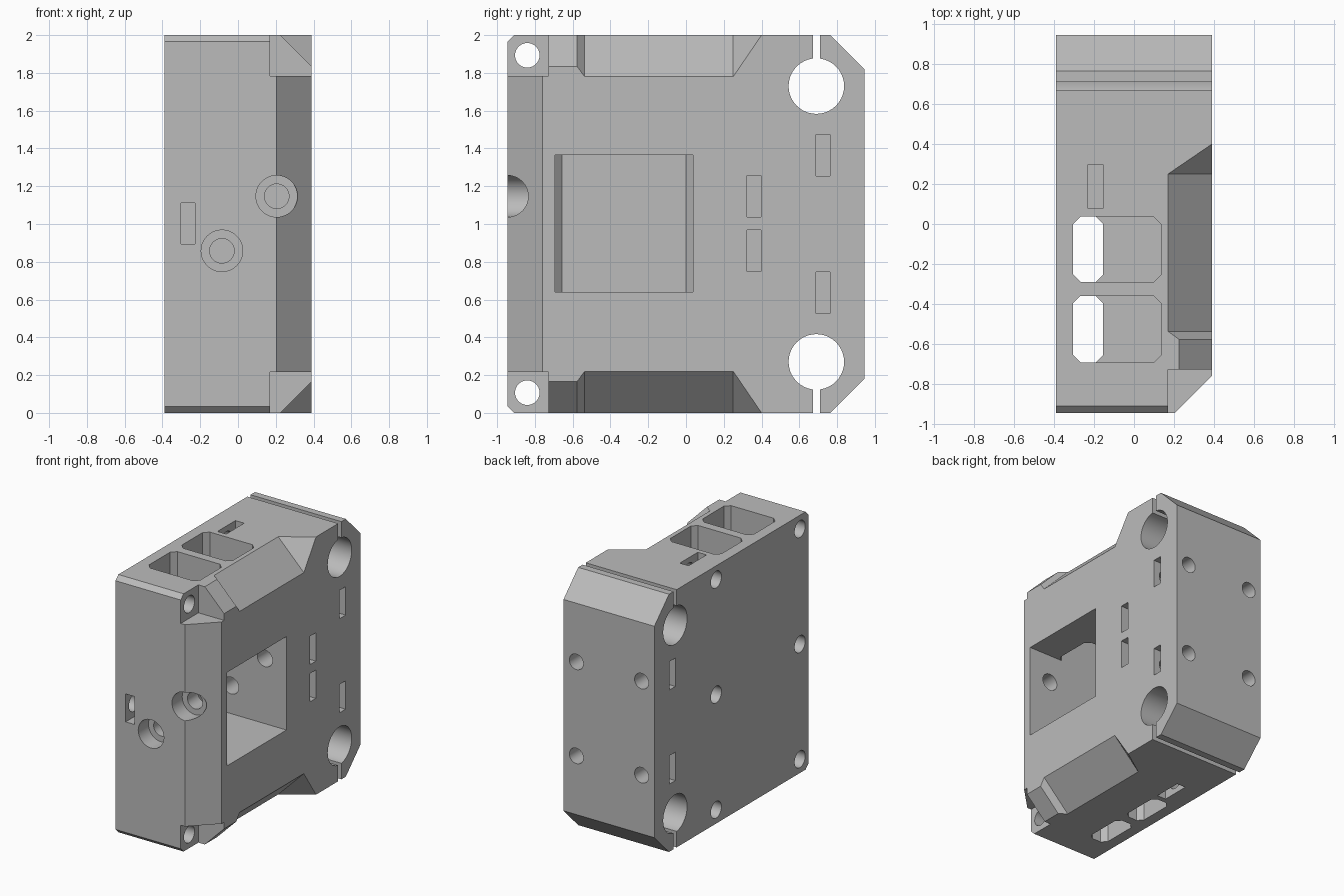
import bpy, bmesh, math

if "Cube" in bpy.data.objects:
    bpy.data.objects.remove(bpy.data.objects["Cube"])

grey = bpy.data.materials.new("plain grey")
grey.diffuse_color = (0.5, 0.5, 0.5, 1)
grey.use_nodes = True
grey.node_tree.nodes["Principled BSDF"].inputs["Base Color"].default_value = grey.diffuse_color

# index of the extrusion axis: profile points use the two remaining axes in order
X, Y, Z = 0, 1, 2


def loft(name, rings):
    """Closed solid through rings of equal point count."""
    bm = bmesh.new()
    vs = [[bm.verts.new(p) for p in ring] for ring in rings]
    n = len(rings[0])
    for a, b in zip(vs, vs[1:]):
        for i in range(n):
            j = (i + 1) % n
            bm.faces.new((a[i], a[j], b[j], b[i]))
    bm.faces.new(vs[0])
    bm.faces.new(vs[-1])
    bmesh.ops.remove_doubles(bm, verts=bm.verts, dist=1e-5)
    bmesh.ops.recalc_face_normals(bm, faces=bm.faces)
    mesh = bpy.data.meshes.new(name)
    bm.to_mesh(mesh)
    bm.free()
    ob = bpy.data.objects.new(name, mesh)
    bpy.context.collection.objects.link(ob)
    return ob


def prism(name, axis, pts, lo, hi):
    def put(p, d):
        q = list(p)
        q.insert(axis, d)
        return q
    return loft(name, [[put(p, d) for p in pts] for d in (lo, hi)])


def rect(a0, a1, b0, b1):
    return [(a0, b0), (a1, b0), (a1, b1), (a0, b1)]


def octagon(a0, a1, b0, b1, c=0.04):
    return [(a0 + c, b0), (a1 - c, b0), (a1, b0 + c), (a1, b1 - c),
            (a1 - c, b1), (a0 + c, b1), (a0, b1 - c), (a0, b0 + c)]


def circle(a, b, r, n=40):
    return [(a + r * math.cos(2 * math.pi * i / n),
             b + r * math.sin(2 * math.pi * i / n)) for i in range(n)]


# main block with chamfered side profile
body = prism("carriage_block", X, [
    (-0.91, 0), (0.765, 0), (0.945, 0.18), (0.945, 1.82), (0.765, 2),
    (-0.91, 2), (-0.945, 1.965), (-0.945, 0.035)], -0.39, 0.39)
body.data.materials.append(grey)


def cut(axis, pts, lo, hi):
    carve(prism("cutter", axis, pts, lo, hi))


def carve(tool):
    tool.hide_render = True
    mod = body.modifiers.new("cut", "BOOLEAN")
    mod.operation, mod.solver, mod.object = "DIFFERENCE", "EXACT", tool
    bpy.context.view_layer.objects.active = body
    bpy.ops.object.modifier_apply(modifier=mod.name)
    bpy.data.objects.remove(tool)


# front right vertical chamfer
cut(Z, [(0.105, -1.045), (0.49, -1.045), (0.49, -0.66)], -0.1, 2.1)

for top in (True, False):
    def mz(z):
        return z if top else 2 - z

    def span(a, b):
        return sorted((mz(a), mz(b)))

    # stepped long chamfer along the right edge, tapering out at the back
    e = 0.05
    rings = []
    for y, s in ((-0.74, 0.165), (-0.577, 0.165), (-0.537, 0.22),
                 (0.25, 0.22), (0.40 + 2 * e * 0.15 / 0.22, -2 * e)):
        k = s + 2 * e
        rings.append([(0.39 + e, y, mz(2 + e)), (0.39 + e - k, y, mz(2 + e)),
                      (0.39 + e, y, mz(2 + e - k))])
    carve(loft("cutter", rings))

    # screw head corner pocket and its through hole
    cut(X, rect(-1.1, -0.728, *span(1.783, 2.1)), 0.17, 0.5)
    cut(X, circle(-0.84, mz(1.893), 0.065), -0.5, 0.5)
    # rod bore and clamp slit
    cut(X, circle(0.69, mz(1.73), 0.147), -0.5, 0.5)
    cut(X, rect(0.672, 0.71, *span(1.78, 2.1)), -0.5, 0.5)
    # side screw hole with its nut slot
    cut(X, circle(0.187, mz(1.893), 0.065), -0.5, -0.09)
    cut(Z, rect(-0.23, -0.155, 0.077, 0.297), *span(1.783, 2.1))
    # rear screw holes with nut slots on both sides
    for s in (1, -1):
        cut(Y, circle(s * 0.28, mz(1.365), 0.06), 0.6, 1.1)
        cut(X, rect(0.688, 0.762, *span(1.255, 1.475)),
            *sorted((s * 0.17, s * 0.5)))

# square pocket open to the right
cut(Z, [(0.5, -0.693), (0.5, 0.037), (-0.268, 0.037), (-0.305, 0),
        (-0.305, -0.656), (-0.268, -0.693)], 0.64, 1.365)
# two channels: wide above the pocket, narrow below it
for y0, y1 in ((-0.693, -0.36), (-0.29, 0.037)):
    cut(Z, octagon(-0.305, 0.135, y0, y1, 0.037), 1.3, 2.1)
    cut(Z, octagon(-0.305, -0.155, y0, y1, 0.037), -0.1, 0.7)

# long front screws: counterbore, hole across the pocket, nut slot
for x, z in ((0.205, 1.147), (-0.085, 0.858)):
    cut(Y, circle(x, z, 0.11), -1.1, -0.82)
    cut(Y, circle(x, z, 0.065), -1.1, 0.48)
    cut(X, rect(0.323, 0.397, z - 0.11, z + 0.11), x - 0.11, 0.5)

# middle side screws with hidden nut slots
cut(X, circle(-0.84, 1.0, 0.065), -0.5, -0.16)
cut(Y, rect(-0.303, -0.228, 0.893, 1.11), -1.1, -0.73)
cut(X, circle(0.187, 1.0, 0.065), -0.5, -0.09)
cut(Y, rect(-0.23, -0.155, 0.89, 1.11), 0.0, 0.297)

# smooth bores, sharp edges
bpy.ops.object.select_all(action="DESELECT")
body.select_set(True)
bpy.context.view_layer.objects.active = body
bpy.ops.object.shade_smooth_by_angle(angle=math.radians(25))
